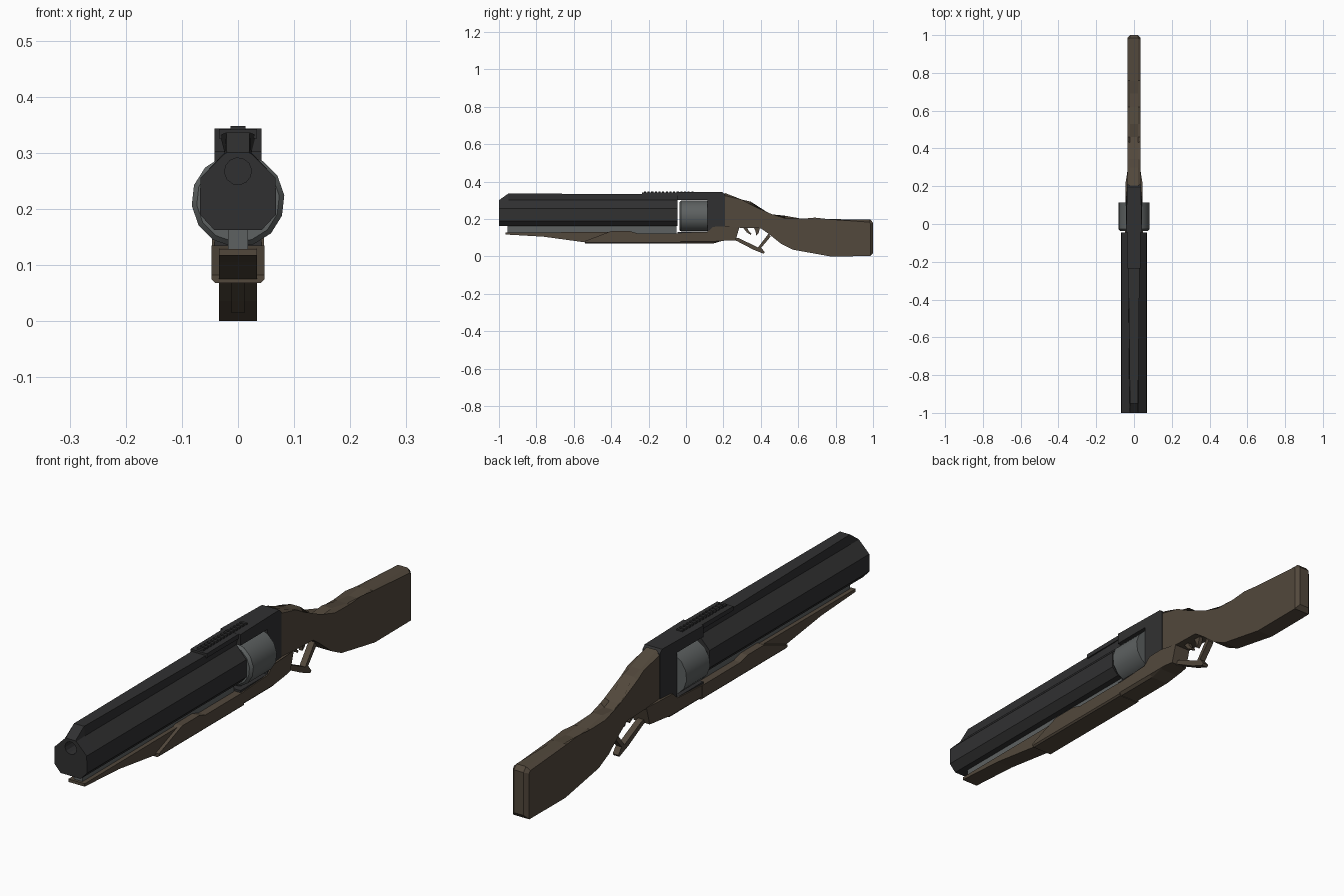
import bpy, bmesh
from math import cos, sin, pi

if "Cube" in bpy.data.objects:
    bpy.data.objects.remove(bpy.data.objects["Cube"])


def material(name, rgb):
    m = bpy.data.materials.new(name)
    m.diffuse_color = (*rgb, 1)
    m.use_nodes = True
    m.node_tree.nodes["Principled BSDF"].inputs["Base Color"].default_value = m.diffuse_color
    return m


BLACK = material("black_steel", (0.03, 0.03, 0.031))
GREY = material("grey_steel", (0.11, 0.12, 0.12))
WOOD = material("dark_wood", (0.085, 0.065, 0.045))


def finish(name, bm, mat):
    bmesh.ops.recalc_face_normals(bm, faces=bm.faces)
    me = bpy.data.meshes.new(name)
    bm.to_mesh(me)
    bm.free()
    ob = bpy.data.objects.new(name, me)
    me.materials.append(mat)
    bpy.context.collection.objects.link(ob)
    return ob


def loft(name, rings, mat):
    """Skin a list of equal-length rings and cap both ends."""
    bm = bmesh.new()
    vs = [[bm.verts.new(p) for p in r] for r in rings]
    n = len(rings[0])
    for a, b in zip(vs, vs[1:]):
        for i in range(n):
            j = (i + 1) % n
            bm.faces.new((a[i], a[j], b[j], b[i]))
    bm.faces.new(vs[0])
    bm.faces.new(vs[-1])
    return finish(name, bm, mat)


def prism(name, pts, w, mat, chamfer=0, first=0, last=None, width=None):
    """Extrude a (y, z) profile to x = +-w; chamfer the rim from point first to last."""
    width = width or (lambda y, z: w)
    bm = bmesh.new()
    sides = [[bm.verts.new((s * width(y, z), y, z)) for y, z in pts] for s in (-1, 1)]
    n = len(pts)
    for i in range(n):
        j = (i + 1) % n
        bm.faces.new((sides[0][i], sides[0][j], sides[1][j], sides[1][i]))
    for s in sides:
        bm.faces.new(s)
    if chamfer:
        last = n - 1 if last is None else last
        edges = [bm.edges.get((s[i], s[i + 1])) for s in sides for i in range(first, last)]
        bmesh.ops.bevel(bm, geom=edges, offset=chamfer, segments=1, affect='EDGES',
                        clamp_overlap=True)
    return finish(name, bm, mat)


def box(name, x, y0, y1, z0, z1, mat):
    return prism(name, [(y0, z0), (y1, z0), (y1, z1), (y0, z1)], x, mat)


def disc(y, r, z, n):
    return [(r * cos(2 * pi * (i + .25) / n), y, z + r * sin(2 * pi * (i + .25) / n))
            for i in range(n)]


# Barrel shroud: faceted body with a top rib, sloped at the muzzle
def barrel_section(y, rib, top):
    half = [(rib, top), (0.024, min(top, 0.302) - 0.002), (0.067, 0.255),
            (0.068, 0.19), (0.042, 0.162)]
    return [(x, y, z) for x, z in half] + [(-x, y, z) for x, z in reversed(half)]


barrel = loft("barrel", [barrel_section(-1.0, 0.020, 0.30),
                         barrel_section(-0.95, 0.021, 0.336),
                         barrel_section(-0.045, 0.032, 0.332)], BLACK)

# Muzzle bore, cut out of the barrel
cutter = loft("bore_cutter", [disc(-1.1, 0.024, 0.267, 12), disc(-0.7, 0.024, 0.267, 12)], BLACK)
cutter.hide_render = True
cut = barrel.modifiers.new("bore", 'BOOLEAN')
cut.operation, cut.object, cut.solver = 'DIFFERENCE', cutter, 'EXACT'
bpy.context.view_layer.objects.active = barrel
bpy.ops.object.modifier_apply(modifier="bore")
bpy.data.objects.remove(cutter)

# Rod under the barrel
box("under_barrel_rod", 0.018, -0.955, -0.05, 0.118, 0.166, GREY)

# Receiver frame: C shape around the cylinder window, narrowing to the rear
prism("receiver", [(-0.045, 0.301), (0.115, 0.301), (0.115, 0.131), (-0.045, 0.131),
                   (-0.045, 0.10), (0.208, 0.10), (0.208, 0.33), (0.195, 0.343),
                   (-0.045, 0.343)], 0.042, BLACK,
      width=lambda y, z: 0.036 if y > 0.19 else 0.042)

# Top plate and ribbed sight rail
prism("top_plate", [(-0.235, 0.325), (0.0, 0.325), (0.0, 0.343), (-0.235, 0.341)],
      0.034, BLACK)
for i in range(14):
    y = -0.225 + i * 0.0195
    box(f"rail_tooth_{i + 1}", 0.013, y, y + 0.011, 0.338, 0.348, BLACK)

# Revolving cylinder
Z = 0.215
revolver = loft("revolving_cylinder", [disc(-0.036, 0.074, Z, 14), disc(-0.026, 0.083, Z, 14),
                                       disc(0.114, 0.083, Z, 14)], GREY)
bpy.ops.object.select_all(action='DESELECT')
revolver.select_set(True)
bpy.context.view_layer.objects.active = revolver
bpy.ops.object.shade_smooth_by_angle(angle=0.6)

# Forend: slim tip, then a wider grip
prism("forend_tip", [(-0.965, 0.128), (-0.965, 0.117), (-0.76, 0.105), (-0.54, 0.075),
                     (-0.30, 0.075), (-0.30, 0.13)], 0.034, WOOD)
prism("forend_grip", [(-0.40, 0.135), (-0.54, 0.082), (-0.54, 0.068), (-0.03, 0.068),
                      (-0.03, 0.123), (-0.26, 0.123), (-0.30, 0.135)], 0.047, WOOD,
      chamfer=0.006, first=2, last=3)

# Wooden cover below and beside the receiver
prism("receiver_cover", [(-0.03, 0.123), (-0.03, 0.07), (0.15, 0.07), (0.20, 0.085),
                         (0.265, 0.085), (0.285, 0.155), (0.21, 0.16), (0.145, 0.158),
                         (0.115, 0.131)], 0.047, WOOD, chamfer=0.01, first=1, last=3,
      width=lambda y, z: 0.034 if y > 0.24 else 0.046)

# Stock, chamfered along the comb and around the butt
prism("stock", [(0.205, 0.155), (0.205, 0.34), (0.30, 0.303), (0.345, 0.293), (0.43, 0.222),
                (0.46, 0.21), (0.53, 0.217), (0.62, 0.201), (0.69, 0.193), (0.76, 0.199),
                (0.985, 0.197), (1.0, 0.18), (1.0, 0.018), (0.985, 0.001), (0.77, 0.0),
                (0.57, 0.036), (0.51, 0.066), (0.44, 0.122), (0.40, 0.15)],
      0.034, WOOD, chamfer=0.014, first=1, last=12)

# Lever guard
prism("lever_guard", [(0.255, 0.10), (0.255, 0.085), (0.27, 0.083), (0.36, 0.036), (0.415, 0.014),
                      (0.421, 0.022), (0.402, 0.046), (0.452, 0.105), (0.442, 0.122),
                      (0.385, 0.048), (0.28, 0.098)], 0.012, WOOD)

# Trigger and the small sear beside it
prism("trigger", [(0.30, 0.16), (0.325, 0.16), (0.335, 0.135), (0.35, 0.122), (0.347, 0.115),
                  (0.325, 0.128)], 0.008, WOOD)
prism("sear", [(0.36, 0.158), (0.395, 0.152), (0.388, 0.125), (0.375, 0.112), (0.372, 0.135)],
      0.008, WOOD)
